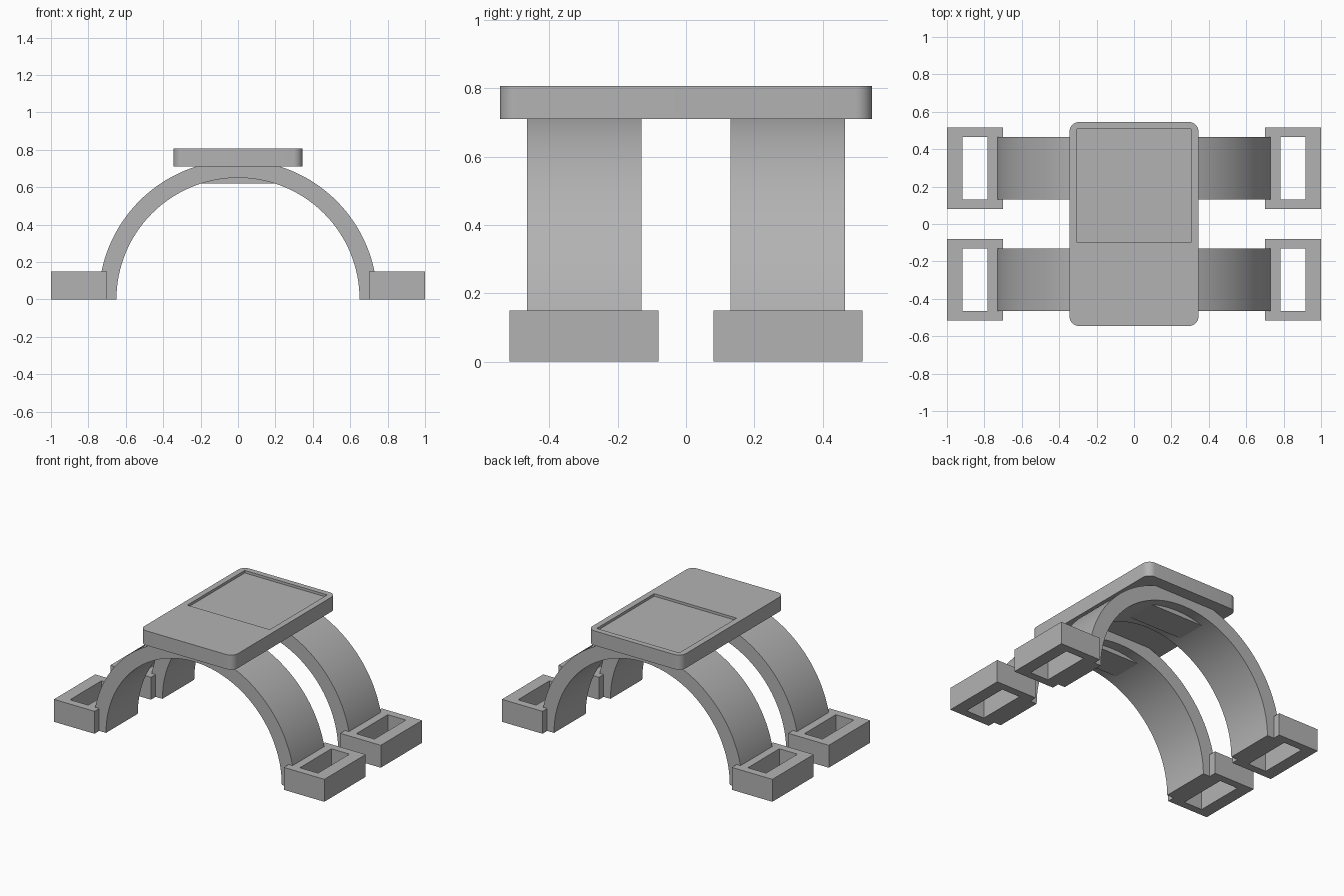
import bpy, bmesh
from math import cos, sin, pi, radians
from mathutils import Vector

cube = bpy.data.objects.get("Cube")
if cube:
    bpy.data.objects.remove(cube, do_unlink=True)

grey = bpy.data.materials.new("plain grey")
grey.use_nodes = True
grey.diffuse_color = (0.45, 0.45, 0.45, 1)
grey.node_tree.nodes["Principled BSDF"].inputs["Base Color"].default_value = grey.diffuse_color


def prism(name, outline, direction, smooth=False):
    """Extrude a closed outline along a direction."""
    bm = bmesh.new()
    face = bm.faces.new([bm.verts.new(p) for p in outline])
    ext = bmesh.ops.extrude_face_region(bm, geom=[face], use_keep_orig=True)
    moved = [g for g in ext["geom"] if isinstance(g, bmesh.types.BMVert)]
    bmesh.ops.translate(bm, verts=moved, vec=Vector(direction))
    bmesh.ops.recalc_face_normals(bm, faces=bm.faces)
    mesh = bpy.data.meshes.new(name)
    bm.to_mesh(mesh)
    bm.free()
    mesh.materials.append(grey)
    obj = bpy.data.objects.new(name, mesh)
    bpy.context.collection.objects.link(obj)
    if smooth:
        activate(obj)
        bpy.ops.object.shade_smooth_by_angle(angle=radians(30))
    return obj


def activate(obj):
    bpy.ops.object.select_all(action='DESELECT')
    obj.select_set(True)
    bpy.context.view_layer.objects.active = obj


def box(name, x0, x1, y0, y1, z0, z1):
    outline = [(x0, y0, z0), (x1, y0, z0), (x1, y1, z0), (x0, y1, z0)]
    return prism(name, outline, (0, 0, z1 - z0))


def cut(obj, cutter):
    cutter.hide_render = True
    mod = obj.modifiers.new("cut", 'BOOLEAN')
    mod.operation = 'DIFFERENCE'
    mod.solver = 'EXACT'
    mod.object = cutter
    activate(obj)
    bpy.ops.object.modifier_apply(modifier=mod.name)
    bpy.data.objects.remove(cutter, do_unlink=True)


# Top plate with rounded corners and a shallow recess
half_x, half_y, radius, steps = 0.345, 0.545, 0.05, 8
rounded = []
for q, (sx, sy) in enumerate([(1, 1), (-1, 1), (-1, -1), (1, -1)]):
    for i in range(steps + 1):
        a = (q + i / steps) * pi / 2
        rounded.append((sx * (half_x - radius) + radius * cos(a),
                        sy * (half_y - radius) + radius * sin(a), 0.71))
plate = prism("top_plate", rounded, (0, 0, 0.097))
cut(plate, box("recess_cutter", -0.305, 0.305, -0.10, 0.507, 0.79, 0.9))
activate(plate)
bpy.ops.object.shade_smooth_by_angle(angle=radians(30))

# Two arched bands, each with a mounting block and a slotted foot at both ends
segments = 64
angles = [pi * i / segments for i in range(segments + 1)]
for end, s in (("front", -1), ("back", 1)):
    y = 0.298 * s
    ring = [(r * cos(a), y - 0.168, r * sin(a))
            for r, arc in ((0.745, angles), (0.65, angles[::-1])) for a in arc]
    prism(end + "_arch", ring, (0, 0.336, 0), smooth=True)
    box(end + "_mounting_block", -0.21, 0.21, y - 0.1, y + 0.1, 0.62, 0.70)
    for side, m in (("right", -1), ("left", 1)):
        x = 0.85 * m
        foot = box(f"{end}_{side}_foot", x - 0.15, x + 0.15, y - 0.218, y + 0.218, 0, 0.15)
        cut(foot, box("slot_cutter", x - 0.067, x + 0.067, y - 0.166, y + 0.166, -0.1, 0.3))
